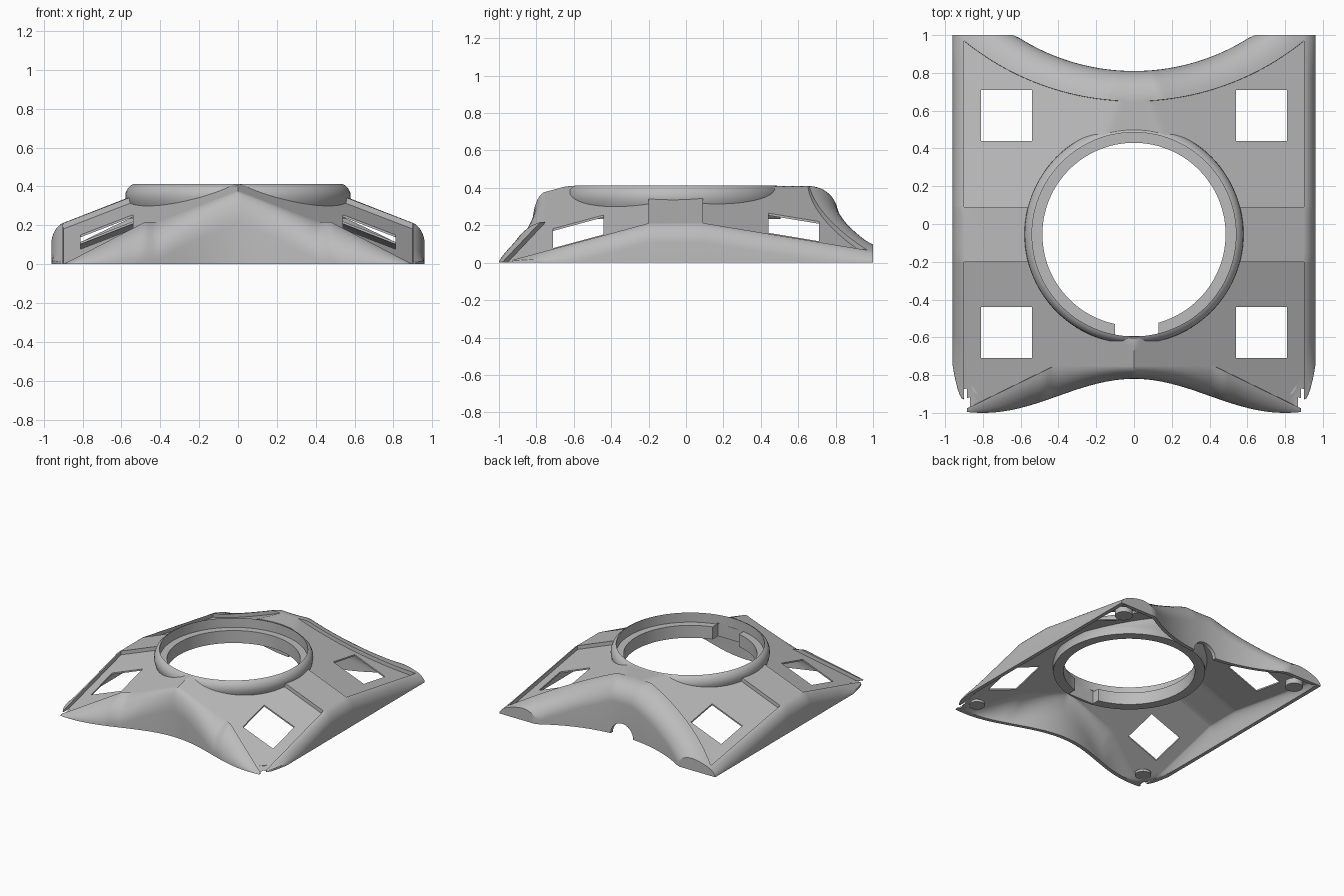
import bpy, bmesh, math
from collections import Counter
from mathutils import Matrix, Vector

if "Cube" in bpy.data.objects:
    bpy.data.objects.remove(bpy.data.objects["Cube"])

grey = bpy.data.materials.new("plain grey")
grey.use_nodes = True
grey.diffuse_color = (0.5, 0.5, 0.5, 1)
grey.node_tree.nodes["Principled BSDF"].inputs["Base Color"].default_value = (0.5, 0.5, 0.5, 1)

RING_Y = -0.055   # centre of the round opening
SHEET = 0.012     # thickness of the recessed panels
STEP = 0.03       # depth of the panel recess


def make(name, bm):
    mesh = bpy.data.meshes.new(name)
    bm.to_mesh(mesh)
    bm.free()
    ob = bpy.data.objects.new(name, mesh)
    bpy.context.collection.objects.link(ob)
    mesh.materials.append(grey)
    return ob


def activate(ob):
    bpy.ops.object.select_all(action='DESELECT')
    ob.select_set(True)
    bpy.context.view_layer.objects.active = ob


def smooth(ob):
    activate(ob)
    bpy.ops.object.shade_smooth_by_angle(angle=math.radians(28))


def cut(ob, cutter):
    activate(ob)
    mod = ob.modifiers.new("cut", 'BOOLEAN')
    mod.operation, mod.solver, mod.object = 'DIFFERENCE', 'EXACT', cutter
    bpy.ops.object.modifier_apply(modifier=mod.name)
    bpy.data.objects.remove(cutter)


def cylinder(name, r, depth, loc, along_y=False, seg=96):
    bm = bmesh.new()
    rot = Matrix.Rotation(math.pi / 2 if along_y else 0, 4, 'X')
    bmesh.ops.create_cone(bm, cap_ends=True, segments=seg, radius1=r, radius2=r,
                          depth=depth, matrix=Matrix.Translation(loc) @ rot)
    return make(name, bm)


def box(name, lo, hi):
    bm = bmesh.new()
    lo, hi = Vector(lo), Vector(hi)
    bmesh.ops.create_cube(bm, size=1, matrix=Matrix.Translation((lo + hi) / 2)
                          @ Matrix.Diagonal((*(hi - lo), 1)))
    return make(name, bm)


# Outline of the shell in plan
def front_edge(x):
    if x >= 0.9:
        return -0.93 + 0.18 * ((x - 0.9) / 0.06) ** 2
    return -0.91 + 0.09 * math.cos(math.pi * x / 0.8)


def front_line(x):
    y = -0.755 - 0.22 * max(0, x - 0.43) / 0.45
    return max(y, front_edge(x) + 0.005)


def back_line(x):
    return min(0.995, 2.076 - math.sqrt(1.426 ** 2 - x * x))


def back_arc(x):
    return 1.95 - math.sqrt(1.14 ** 2 - x * x)


def back_edge(x):
    return min(1, back_arc(x))


# Sloping panels that fall away from the raised middle band
def roof(x, y):
    back = 0.265 - 0.39 * (x - 0.54) - 0.165 * (max(y, 0.09) - 0.44)
    front = 0.255 - 0.385 * (x - 0.54) - 0.27 * (max(-y, 0.2) - 0.44)
    t = min(1, max(0, (y + 0.2) / 0.29))
    return front + (back - front) * t


def rounding(t):
    return 1 - math.sqrt(1 - min(1, max(0, t)) ** 2)


def height(x, y, recessed):
    z = roof(x, y)
    if not recessed:
        z += STEP * (min(1, max(0, (x - 0.42) / 0.06)) if y < -0.3 else 1)
    z = max(0, min(z, 0.41))
    t = 0
    if y < front_line(x):
        t = (front_line(x) - y) / (front_line(x) - front_edge(x))
    elif y > back_line(x):
        t = (y - back_line(x)) / (back_arc(x) - back_line(x))
    z -= min(0.15, z) * rounding(t)
    return z - min(0.08, z) * rounding((x - 0.9) / 0.06)


# Underside point that belongs to a point of the upper face
def inner_point(x, y, on_floor):
    ax = abs(x)
    f0, f1, b1, b0 = front_edge(ax), front_line(ax), back_line(ax), back_edge(ax)
    z = 0 if on_floor else max(0, height(ax, y, True) - SHEET)
    if y < f1:
        y = f1 + (y - f1) * max(0.3, 1 - 0.03 / (f1 - f0))
    elif y > b1:
        y = b1 + (y - b1) * max(0.3, 1 - 0.03 / (b0 - b1))
    if ax > 0.9:
        x = math.copysign(0.9 + (ax - 0.9) * 0.5, x)
    return x, y, z


def span(a, b, n):
    return [a + (b - a) * i / n for i in range(n)]


# Rows across one column: (y, recessed, on the floor)
def rows(x):
    f0, f1, b1, b0 = front_edge(x), front_line(x), back_line(x), back_edge(x)
    window_end = min(0.71, 0.44 + 0.9 * (b1 - 0.44))
    front_win = max(-0.71, f1 + 0.02)
    out = [(f0, False, True)]
    out += [(f1 - (f1 - f0) * math.cos(i * math.pi / 20), False, False) for i in range(10)]
    out += [(f1, False, False)]
    stops = [(f1 + 0.001, front_win, 5), (front_win, -0.44, 8), (-0.44, -0.201, 6)]
    for a, b, n in stops:
        out += [(y, True, False) for y in span(a, b, n)]
    out += [(-0.201, True, False)]
    out += [(y, False, False) for y in span(-0.2, 0.09, 6) + [0.09]]
    for a, b, n in [(0.091, 0.44, 8), (0.44, window_end, 8), (window_end, b1 - 0.001, 5)]:
        out += [(y, True, False) for y in span(a, b, n)]
    out += [(b1 - 0.001, True, False)]
    out += [(b1 + (b0 - b1) * math.sin(i * math.pi / 20), False, False) for i in range(11)]
    return out + [(b0, False, True)]


# Cells left open: four windows and a slit at each front corner
def is_open(x, y):
    window = 0.54 < x < 0.81 and 0.44 < abs(y) < 0.71
    return window or (0.884 < x < 0.9 and y < -0.89)


# Shell: upper and lower grids joined at every rim
half = [(x, False) for x in span(0, 0.54, 27) + span(0.54, 0.81, 8) + span(0.81, 0.899, 6)]
half += [(0.899, False)]
half += [(0.9 + 0.06 * math.sin(i * math.pi / 16), False) for i in range(9)] + [(0.96, True)]
columns = [(-x, w) for x, w in reversed(half[1:])] + half
bm = bmesh.new()
upper, lower = {}, {}
for i, (x, wall) in enumerate(columns):
    ax = abs(x)
    for j, (y, rec, floor) in enumerate(rows(ax)):
        floor = floor or wall
        z = 0 if floor else height(ax, y, rec and ax < 0.8995)
        upper[i, j] = bm.verts.new((x, y, z))
        lower[i, j] = bm.verts.new(inner_point(x, y, floor))
edges = Counter()
for i in range(len(columns) - 1):
    for j in range(len(rows(0)) - 1):
        loop = [(i, j), (i + 1, j), (i + 1, j + 1), (i, j + 1)]
        mid = sum((upper[k].co for k in loop), Vector()) / 4
        if is_open(abs(mid.x), mid.y) or mid.z < 0.0002:
            continue
        bm.faces.new([upper[k] for k in loop])
        bm.faces.new([lower[k] for k in reversed(loop)])
        edges.update(zip(loop, loop[1:] + loop[:1]))
for a, b in edges:
    if (b, a) not in edges:
        bm.faces.new((upper[b], upper[a], lower[a], lower[b]))
bmesh.ops.delete(bm, geom=[v for v in bm.verts if not v.link_faces], context='VERTS')
bmesh.ops.remove_doubles(bm, verts=bm.verts, dist=0.0001)
shell = make("shell", bm)
cut(shell, cylinder("opening_cutter", 0.553, 2, (0, RING_Y, 0.5)))
cut(shell, cylinder("cable_cutter", 0.1, 0.4, (0, 0.85, 0), True, 48))
smooth(shell)

# Collar: a rounded ring with a deep inner ledge
profile = [(0.485, 0.235), (0.485, 0.335), (0.54, 0.335), (0.54, 0.412), (0.552, 0.406),
           (0.568, 0.39), (0.578, 0.367), (0.58, 0.345), (0.575, 0.318), (0.566, 0.295),
           (0.56, 0.28), (0.56, 0.235)]
bm = bmesh.new()
N = 112
rings = [[bm.verts.new((r * math.cos(2 * math.pi * i / N),
                        RING_Y + r * math.sin(2 * math.pi * i / N), z))
          for r, z in profile] for i in range(N)]
for i in range(N):
    p, q = rings[i], rings[(i + 1) % N]
    for j in range(len(profile)):
        k = (j + 1) % len(profile)
        bm.faces.new((p[j], p[k], q[k], q[j]))
bmesh.ops.recalc_face_normals(bm, faces=bm.faces)
collar = make("collar", bm)
cut(collar, box("key_cutter", (-0.1, -0.592, 0.2), (0.13, -0.4, 0.345)))
smooth(collar)

# Round feet under the four corners
for side, s in (("left", 1), ("right", -1)):
    smooth(cylinder("front_foot_" + side, 0.06, 0.02, (s * 0.8, -0.85, 0.01), seg=32))
    smooth(cylinder("back_foot_" + side, 0.065, 0.045, (s * 0.82, 0.86, 0.0225), seg=32))
